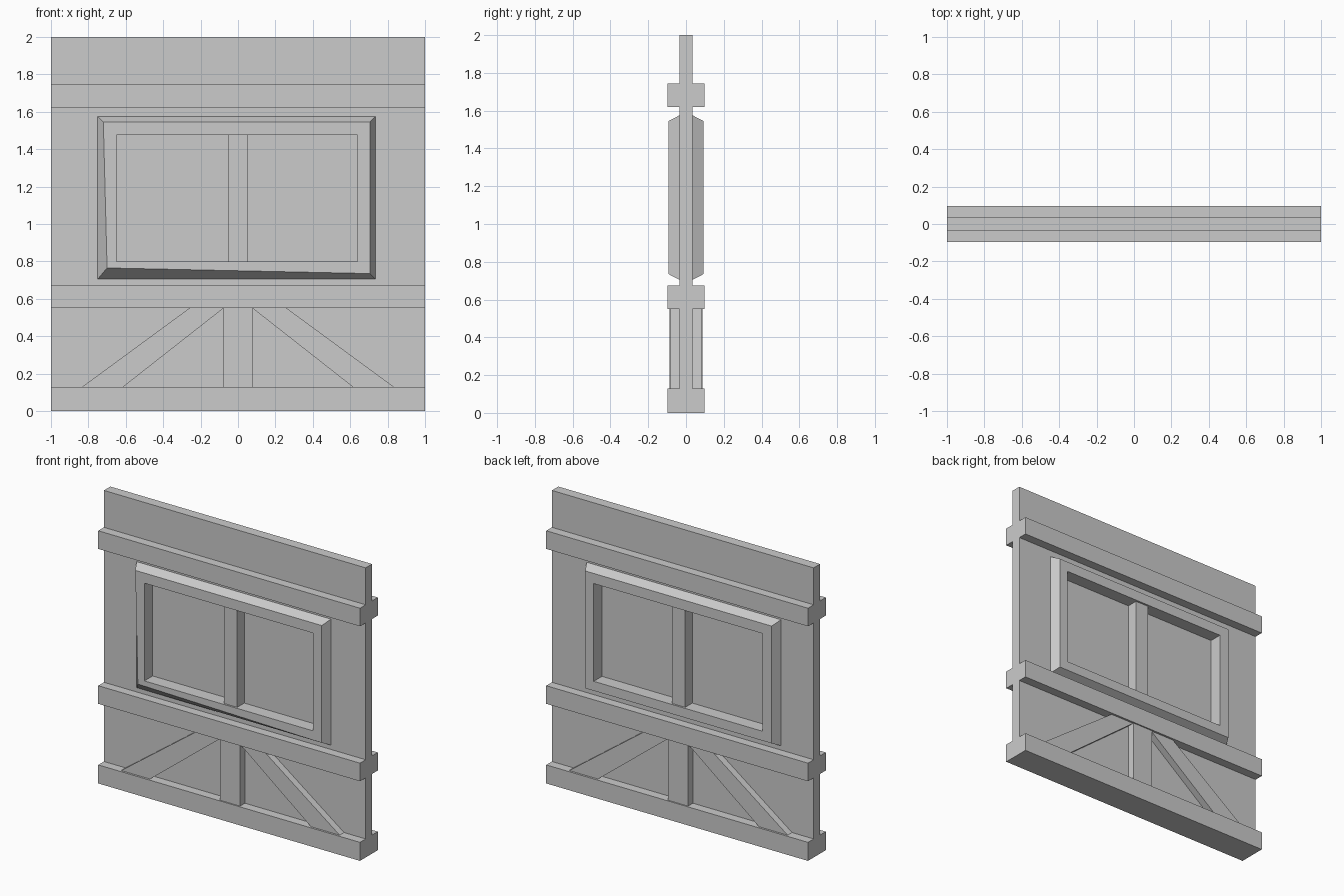
import bpy
import bmesh

cube = bpy.data.objects.get("Cube")
if cube:
    bpy.data.objects.remove(cube, do_unlink=True)

gray = bpy.data.materials.new("plain_gray")
gray.use_nodes = True
gray.diffuse_color = (0.6, 0.6, 0.6, 1)
gray.node_tree.nodes["Principled BSDF"].inputs["Base Color"].default_value = (0.6, 0.6, 0.6, 1)


def finish(name, bm):
    bmesh.ops.recalc_face_normals(bm, faces=bm.faces)
    mesh = bpy.data.meshes.new(name)
    bm.to_mesh(mesh)
    bm.free()
    mesh.materials.append(gray)
    obj = bpy.data.objects.new(name, mesh)
    bpy.context.collection.objects.link(obj)
    return obj


def rect(x0, x1, z0, z1):
    return [(x0, z0), (x1, z0), (x1, z1), (x0, z1)]


def bridge(bm, loops, closed):
    """Join successive (outline, y) loops with quads; cap or wrap the ends."""
    rows = [[bm.verts.new((x, y, z)) for x, z in outline] for outline, y in loops]
    n = len(rows[0])
    pairs = list(zip(rows, rows[1:] + rows[:1]))
    for a, b in pairs if closed else pairs[:-1]:
        for i in range(n):
            j = (i + 1) % n
            bm.faces.new((a[i], a[j], b[j], b[i]))
    if not closed:
        bm.faces.new(rows[0])
        bm.faces.new(rows[-1])


def prism(name, outline, depth):
    """Solid outline reaching the same depth on front and back."""
    bm = bmesh.new()
    bridge(bm, [(outline, -depth), (outline, depth)], False)
    return finish(name, bm)


def ring(name, loops):
    bm = bmesh.new()
    bridge(bm, loops, True)
    return finish(name, bm)


WALL, FRAME, BEAM = 0.035, 0.093, 0.097
opening = rect(-0.65, 0.64, 0.8, 1.475)
frame_outer = rect(-0.75, 0.735, 0.705, 1.575)
back_edge = rect(-0.72, 0.705, 0.735, 1.545)
# the front frame has one crooked lower corner
front_edge = [(-0.70, 0.765)] + back_edge[1:]

# wall panel with window hole
wall = rect(-1, 1, 0, 2)
ring("wall_panel", [(wall, -WALL), (wall, WALL), (opening, WALL), (opening, -WALL)])

# chamfered window frame on both sides
for side, edge, s in (("front", front_edge, -1), ("back", back_edge, 1)):
    ring(side + "_window_frame", [(frame_outer, s * WALL), (edge, s * FRAME),
                                  (opening, s * FRAME), (opening, s * WALL)])

# window pane and centre bar
prism("window_pane", opening, 0.003)
prism("window_mullion", rect(-0.05, 0.05, 0.8, 1.475), 0.08)

# horizontal beams
for name, z0, z1 in (("bottom", 0, 0.128), ("middle", 0.55, 0.675), ("top", 1.62, 1.745)):
    prism(name + "_beam", rect(-1, 1, z0, z1), BEAM)

# lower post and diagonal braces
prism("lower_post", rect(-0.077, 0.077, 0.128, 0.55), 0.088)
for name, s in (("right", -1), ("left", 1)):
    prism(name + "_brace", [(s * 0.615, 0.128), (s * 0.835, 0.128),
                            (s * 0.26, 0.55), (s * 0.077, 0.55)], 0.083)
